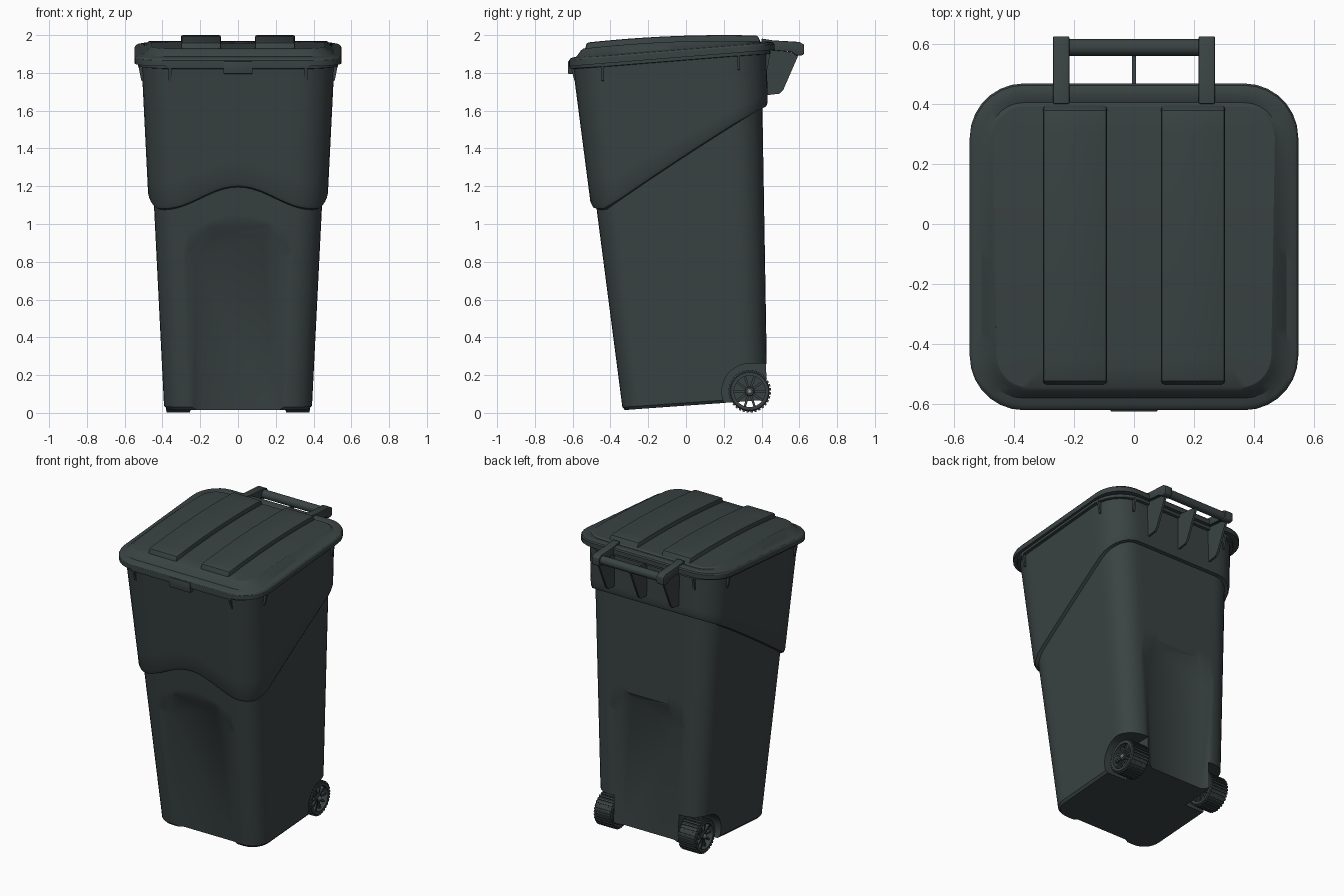
import bpy, bmesh
from math import sin, cos, pi, radians
from mathutils import Matrix, Vector

if "Cube" in bpy.data.objects:
    bpy.data.objects.remove(bpy.data.objects["Cube"])


def material(name, rgb):
    m = bpy.data.materials.new(name)
    m.diffuse_color = (*rgb, 1)
    m.use_nodes = True
    m.node_tree.nodes["Principled BSDF"].inputs["Base Color"].default_value = m.diffuse_color
    return m


DARK = material("dark_plastic", (0.042, 0.055, 0.055))
METAL = material("bolt_metal", (0.35, 0.36, 0.36))


def rr(hx, y0, y1, r, n=7, m=16):
    """Rounded rectangle as (x, y) points, with subdivided sides."""
    arcs = []
    for i, (cx, cy) in enumerate([(hx - r, y0 + r), (hx - r, y1 - r), (r - hx, y1 - r), (r - hx, y0 + r)]):
        a = [(i - 1 + j / n) * pi / 2 for j in range(n + 1)]
        arcs.append([(cx + r * cos(t), cy + r * sin(t)) for t in a])
    pts = []
    for i in range(4):
        (ax, ay), (bx, by) = arcs[i][-1], arcs[(i + 1) % 4][0]
        pts += arcs[i] + [(ax + (bx - ax) * j / m, ay + (by - ay) * j / m) for j in range(1, m)]
    return pts


def loft(bm, rings, cap=True, closed=False):
    vs = [[bm.verts.new(p) for p in ring] for ring in rings]
    n = len(vs[0])
    for a, b in list(zip(vs, vs[1:])) + ([(vs[-1], vs[0])] if closed else []):
        for i in range(n):
            bm.faces.new((a[i], a[(i + 1) % n], b[(i + 1) % n], b[i]))
    if cap:
        bm.faces.new(vs[0])
        bm.faces.new(vs[-1])


def prism(bm, pts, x0, x1):
    """Extrude a (y, z) outline along x."""
    loft(bm, [[(x, y, z) for y, z in pts] for x in (x0, x1)])


def box(bm, x0, x1, y0, y1, z0, z1):
    prism(bm, [(y0, z0), (y1, z0), (y1, z1), (y0, z1)], x0, x1)


def lathe(bm, profile, y, z, n=40, ring=False):
    """Turn an (x, radius) profile around the x axis through (y, z)."""
    loft(bm, [[(x, y + r * cos(2 * pi * i / n), z + r * sin(2 * pi * i / n)) for i in range(n)]
              for x, r in profile], cap=not ring, closed=ring)


def make(name, bm, mat=DARK, mirror=False, bevel=0.0, cutters=()):
    bmesh.ops.recalc_face_normals(bm, faces=bm.faces)
    me = bpy.data.meshes.new(name)
    bm.to_mesh(me)
    bm.free()
    ob = bpy.data.objects.new(name, me)
    bpy.context.collection.objects.link(ob)
    if bevel:
        b = ob.modifiers.new("bevel", 'BEVEL')
        b.width, b.segments, b.limit_method, b.angle_limit = bevel, 2, 'ANGLE', radians(40)
    if mirror:
        ob.modifiers.new("mirror", 'MIRROR').use_mirror_merge = False
    for c in cutters:
        d = ob.modifiers.new("cut", 'BOOLEAN')
        d.operation, d.solver, d.object = 'DIFFERENCE', 'EXACT', c
    # bake the modifiers
    dg = bpy.context.evaluated_depsgraph_get()
    baked = bpy.data.meshes.new_from_object(ob.evaluated_get(dg))
    ob.modifiers.clear()
    ob.data = baked
    baked.materials.clear()
    baked.materials.append(mat)
    bpy.ops.object.select_all(action='DESELECT')
    ob.select_set(True)
    bpy.context.view_layer.objects.active = ob
    bpy.ops.object.shade_smooth_by_angle(angle=radians(32))
    return ob


def front(z): return -0.333 - 0.13 * z
def back(z): return 0.432 - 0.017 * z
def level(z, off=0): return rr(0.39 + 0.05 * z + off, front(z) - off, back(z) + off, 0.12 + 0.02 * z + off)
def lid_base(y): return 1.835 + 0.08 * (y + 0.62)
def crown(y): return 1.97 - 0.04 * ((y - 0.2) / 0.73) ** 2


# cutters: front and back panels, wheel wells
outer = [(-0.24, -0.1), (0.24, -0.1), (0.28, 0.855), (0.16, 0.987), (-0.16, 0.987), (-0.28, 0.855)]
inner = [(-0.185, -0.1), (0.185, -0.1), (0.225, 0.815), (0.13, 0.94), (-0.13, 0.94), (-0.225, 0.815)]
bm = bmesh.new()
for face, s in ((front, 1), (back, -1)):
    loft(bm, [[(x, face(z) + s * d, z) for x, z in o] for o, d in ((outer, -0.05), (outer, -0.002), (inner, 0.028))])
panel_cut = make("panel_cutter", bm)

WY, WZ = 0.337, 0.114
bm = bmesh.new()
arch = [(WY + 0.147 * cos(radians(a)), WZ + 0.147 * sin(radians(a))) for a in range(90, 211, 10)]
prism(bm, arch + [(0.2, -0.1), (0.6, -0.1), (0.6, WZ + 0.147)], 0.243, 0.6)
well_cut = make("wheel_well_cutter", bm, mirror=True)

# body: tapered shell with stepped wavy collar and top flange
columns = []
for k, ((_, yb), (xs, ys), (_, yt)) in enumerate(zip(level(0), level(1.3), level(1.85))):
    zb = 0.015 + 0.07 * (yb + 0.333)
    zs = 1.09 + 0.63 * max(0, ys + 0.45)
    if ys < 0 and abs(xs) < 0.4:
        zs += 0.06 * (1 + cos(pi * xs / 0.4))
    zt = lid_base(yt) + 0.004
    lo, hi = zb + 0.015, zs + 0.012
    rows = [(zb, -0.012)] + [(lo + (zs - 0.015 - lo) * t / 8, 0) for t in range(9)]
    rows += [(zs - 0.009, 0.02)] + [(hi + (zt - 0.022 - hi) * t / 6, 0.028) for t in range(7)]
    rows += [(zt - 0.02, 0.047), (zt, 0.047)]
    columns.append([(*level(z, off)[k], z) for z, off in rows])
bm = bmesh.new()
loft(bm, list(zip(*columns)))
make("body", bm, cutters=(panel_cut, well_cut))
for c in (panel_cut, well_cut):
    bpy.data.objects.remove(c)

# small stiffening ribs under the flange
bm = bmesh.new()
for y in (-0.44, 0.28):
    z = lid_base(y)
    loft(bm, [[(0.48, y + d, z - 0.1), (0.512, y + d, z - 0.09), (0.53, y + d, z), (0.48, y + d, z)]
              for d in (-0.007, 0.007)])
prism(bm, [(-0.55, 1.74), (-0.588, 1.75), (-0.612, 1.835), (-0.55, 1.835)], 0.353, 0.367)
prism(bm, [(0.4, 1.81), (0.432, 1.82), (0.446, 1.91), (0.4, 1.91)], 0.353, 0.367)
make("flange_ribs", bm, mirror=True)

# lid: rim, sloping shoulder and crowned top
def lid_ring(i, z, taper=0.0):
    return [(x * (1 - taper * (0.4 - y)), y, z(y)) for x, y in rr(0.547 - i, -0.62 + i, 0.468 - i, 0.18 - i)]


rings = [lid_ring(i, lambda y, h=h: lid_base(y) + h)
         for i, h in ((0.03, 0), (0, 0), (0, 0.03), (0.006, 0.039), (0.018, 0.044), (0.04, 0.048))]
rings.append(lid_ring(0.064, lambda y: crown(y) - 0.008, 0.035))
top = lid_ring(0.076, crown, 0.035)
for s in (1, 0.85, 0.68, 0.5, 0.3, 0.1):
    rings.append([(x * s, -0.076 + (y + 0.076) * s, crown(-0.076 + (y + 0.076) * s)) for x, y, _ in top])
bm = bmesh.new()
loft(bm, rings)
make("lid", bm)

# raised lid bands
bm = bmesh.new()
ys = [-0.525 + 0.905 * i / 12 for i in range(13)]
prism(bm, [(-0.545, 1.89), *[(y, crown(y) + 0.03) for y in ys], (0.41, 1.93)], 0.09, 0.303)
make("lid_bands", bm, mirror=True, bevel=0.01)

# front latch tab
bm = bmesh.new()
box(bm, -0.078, 0.078, -0.625, -0.58, 1.795, 1.862)
make("latch_tab", bm, bevel=0.004)

# handle: arms, grip and support fins
bm = bmesh.new()
prism(bm, [(0.40, 1.982), (0.46, 1.972), (0.60, 1.964), (0.625, 1.95), (0.625, 1.9), (0.612, 1.892),
           (0.585, 1.892), (0.56, 1.91), (0.40, 1.925)], 0.215, 0.27)
make("handle_arms", bm, mirror=True, bevel=0.005)
bm = bmesh.new()
lathe(bm, [(-0.23, 0.028), (0.23, 0.028)], 0.588, 1.927, 24)
make("handle_grip", bm)
bm = bmesh.new()
for x in (-0.243, 0, 0.243):
    prism(bm, [(0.41, 1.68), (0.495, 1.69), (0.515, 1.71), (0.6, 1.905), (0.41, 1.925)], x - 0.007, x + 0.007)
make("handle_fins", bm)

# wheels: tyre ring, tread blocks, spokes and hub
bm = bmesh.new()
lathe(bm, [(0.25, 0.083), (0.25, 0.1), (0.258, 0.106), (0.374, 0.106), (0.382, 0.1), (0.382, 0.083)], WY, WZ, ring=True)
lathe(bm, [(0.24, 0.026), (0.372, 0.026), (0.376, 0.022)], WY, WZ, 20)


def around(n, *dims):
    for i in range(n):
        part = bmesh.new()
        box(part, *dims)
        part.transform(Matrix.Translation((0, WY, WZ)) @ Matrix.Rotation(2 * pi * (i + 0.5) / n, 4, 'X'))
        me = bpy.data.meshes.new("part")
        part.to_mesh(me)
        part.free()
        bm.from_mesh(me)
        bpy.data.meshes.remove(me)


around(32, 0.254, 0.378, -0.006, 0.006, 0.1, 0.113)
around(10, 0.27, 0.366, -0.006, 0.006, 0.02, 0.086)
make("wheels", bm, mirror=True)
bm = bmesh.new()
lathe(bm, [(0.37, 0.014), (0.382, 0.014), (0.386, 0.009)], WY, WZ, 12)
make("wheel_bolts", bm, METAL, mirror=True)
